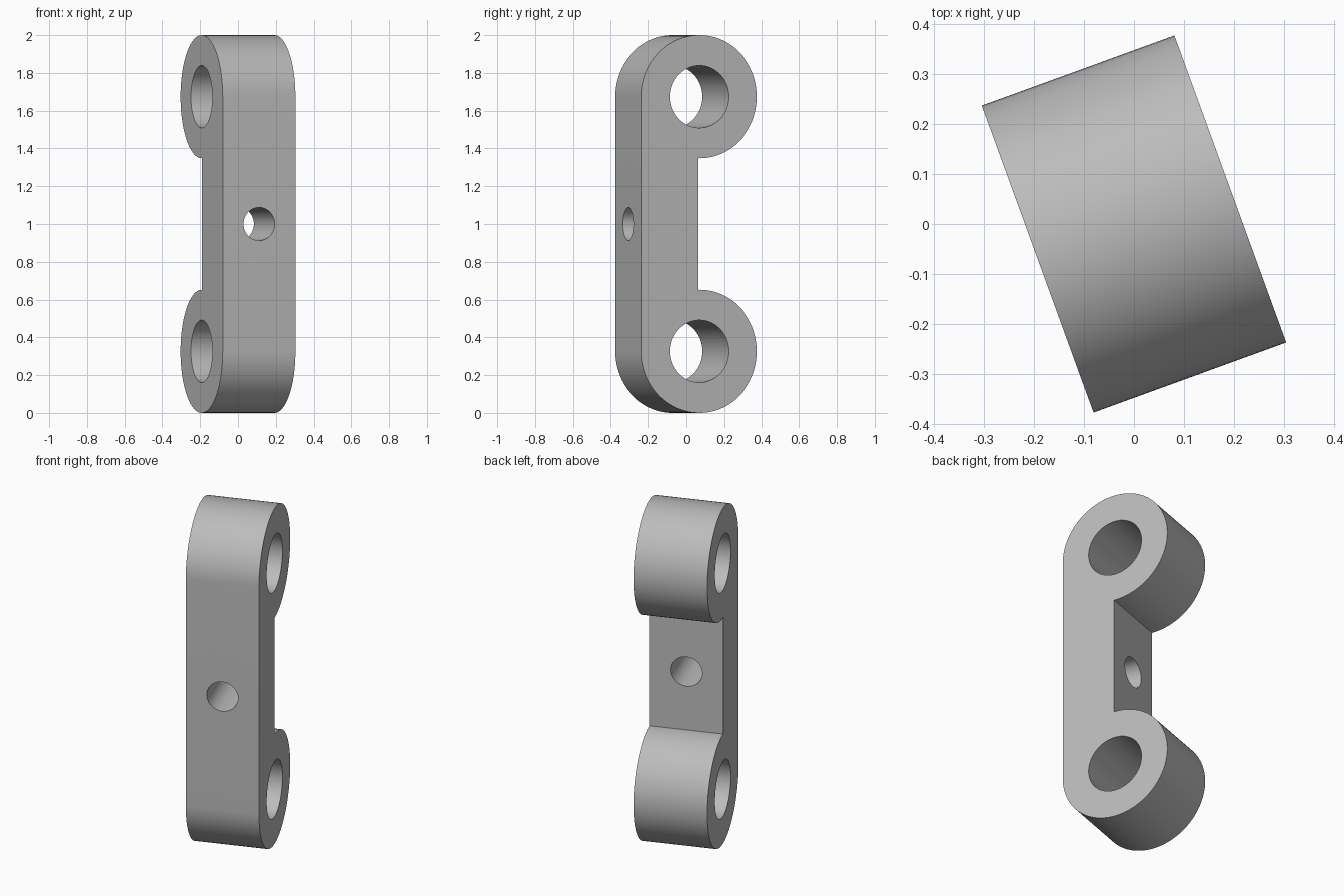
import bpy, bmesh
from math import radians, cos, sin, pi
from mathutils import Matrix

cube = bpy.data.objects.get("Cube")
if cube:
    bpy.data.objects.remove(cube, do_unlink=True)

R = 0.326              # outer radius of each end boss
HALF = 0.2045          # half the width of the link
CENTRES = (R, 2 - R)   # heights of the two bores
TURN = Matrix.Rotation(radians(20), 4, 'Z')

grey = bpy.data.materials.new("plain grey")
grey.use_nodes = True
colour = (0.5, 0.5, 0.5, 1)
grey.diffuse_color = colour
grey.node_tree.nodes["Principled BSDF"].inputs["Base Color"].default_value = colour


def arc(zc, start, end, steps=72):
    """Points of a boss outline in the side plane."""
    angles = [radians(start + (end - start) * i / steps) for i in range(steps + 1)]
    return [(R * cos(a), zc + R * sin(a)) for a in angles]


def cutter(name, radius, z, axis):
    """Hidden cylinder used to drill a hole."""
    bpy.ops.mesh.primitive_cylinder_add(vertices=64, radius=radius, depth=1.5)
    ob = bpy.context.object
    ob.name = name
    ob.data.transform(Matrix.Translation((0, 0, z)) @ Matrix.Rotation(pi / 2, 4, axis))
    ob.data.transform(TURN)
    ob.data.materials.append(grey)
    ob.hide_render = True
    return ob


# Link body: two round bosses joined by a flat web, extruded sideways
outline = arc(CENTRES[1], -91, 180) + arc(CENTRES[0], 180, 451)
bm = bmesh.new()
face = bm.faces.new([bm.verts.new((-HALF, y, z)) for y, z in outline])
side = bmesh.ops.extrude_face_region(bm, geom=[face])["geom"]
bmesh.ops.translate(bm, vec=(2 * HALF, 0, 0),
                    verts=[g for g in side if isinstance(g, bmesh.types.BMVert)])
bmesh.ops.recalc_face_normals(bm, faces=bm.faces)
bm.transform(TURN)
mesh = bpy.data.meshes.new("link_body")
bm.to_mesh(mesh)
bm.free()
mesh.materials.append(grey)
body = bpy.data.objects.new("link_body", mesh)
bpy.context.collection.objects.link(body)

# Two bores through the bosses and one small hole through the web
holes = [cutter("lower_bore", 0.165, CENTRES[0], 'Y'),
         cutter("upper_bore", 0.165, CENTRES[1], 'Y'),
         cutter("web_hole", 0.0875, 1, 'X')]
bpy.ops.object.select_all(action='DESELECT')
body.select_set(True)
bpy.context.view_layer.objects.active = body
for hole in holes:
    mod = body.modifiers.new(hole.name, 'BOOLEAN')
    mod.operation = 'DIFFERENCE'
    mod.solver = 'EXACT'
    mod.object = hole
    bpy.ops.object.modifier_apply(modifier=mod.name)
    bpy.data.objects.remove(hole, do_unlink=True)

# Smooth curved walls, crisp rims
bpy.ops.object.shade_smooth_by_angle(angle=radians(30))
